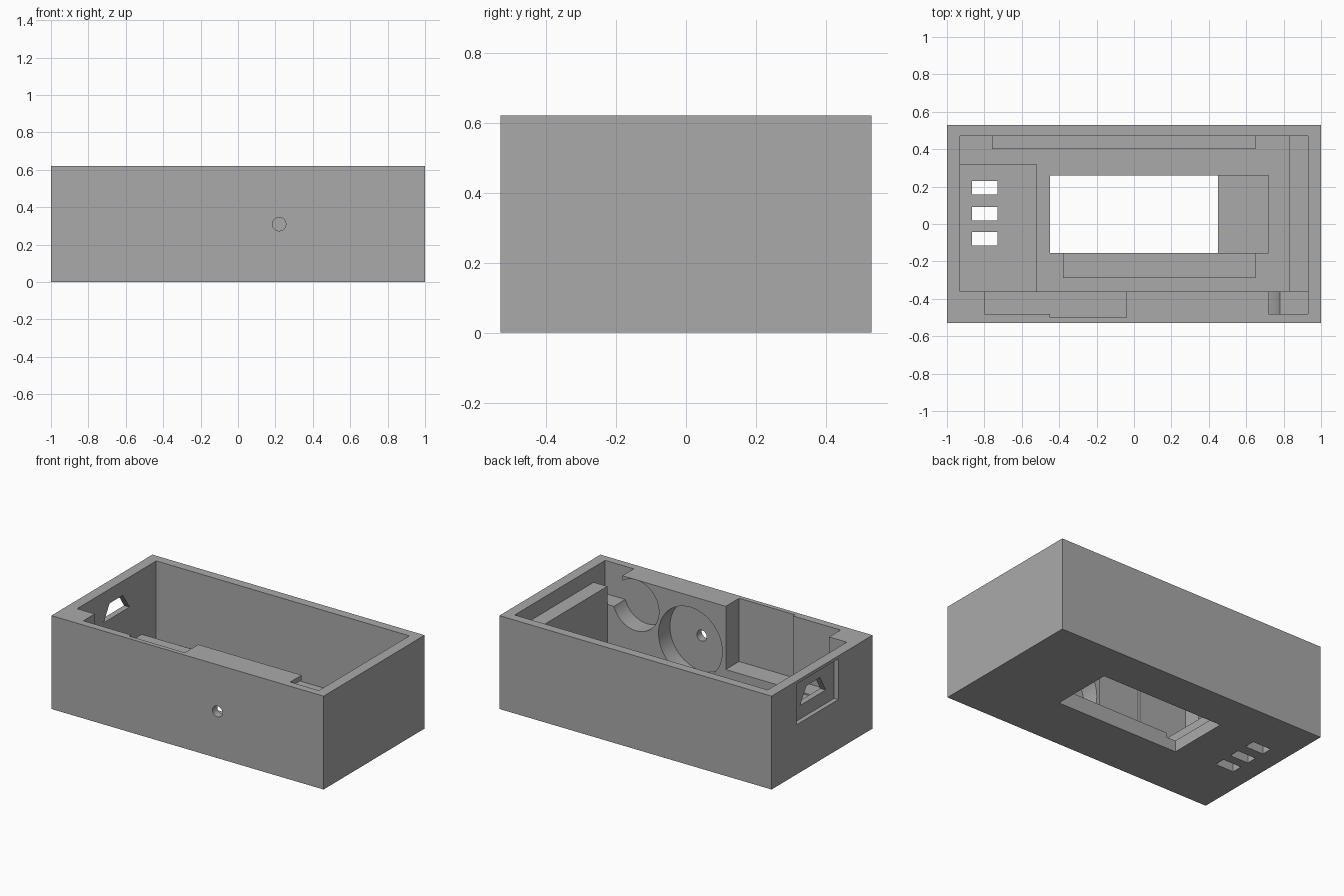
import bpy, bmesh
from math import pi
from mathutils import Matrix

cube = bpy.data.objects.get("Cube")
if cube:
    bpy.data.objects.remove(cube, do_unlink=True)

grey = bpy.data.materials.new("plain_grey")
grey.use_nodes = True
grey.diffuse_color = (0.4, 0.4, 0.4, 1)
grey.node_tree.nodes["Principled BSDF"].inputs["Base Color"].default_value = (0.4, 0.4, 0.4, 1)


def add(name, bm):
    bmesh.ops.recalc_face_normals(bm, faces=bm.faces)
    mesh = bpy.data.meshes.new(name)
    bm.to_mesh(mesh)
    bm.free()
    mesh.materials.append(grey)
    obj = bpy.data.objects.new(name, mesh)
    bpy.context.collection.objects.link(obj)
    return obj


def box(name, x, y, z):
    bm = bmesh.new()
    bmesh.ops.create_cube(bm, size=1)
    for v in bm.verts:
        v.co = [r[0] if c < 0 else r[1] for c, r in zip(v.co, (x, y, z))]
    return add(name, bm)


def cylinder(name, x, z, radius, y):
    bm = bmesh.new()
    move = Matrix.Translation((x, sum(y) / 2, z)) @ Matrix.Rotation(pi / 2, 4, 'X')
    bmesh.ops.create_cone(bm, cap_ends=True, segments=64, radius1=radius,
                          radius2=radius, depth=y[1] - y[0], matrix=move)
    return add(name, bm)


def prism(name, outline, x):
    bm = bmesh.new()
    face = bm.faces.new([bm.verts.new((x[0], y, z)) for y, z in outline])
    side = bmesh.ops.extrude_face_region(bm, geom=[face])["geom"]
    for v in side:
        if isinstance(v, bmesh.types.BMVert):
            v.co.x = x[1]
    return add(name, bm)


def cut(target, *cutters):
    bpy.context.view_layer.objects.active = target
    for cutter in cutters:
        cutter.hide_render = True
        mod = target.modifiers.new("cut", 'BOOLEAN')
        mod.operation = 'DIFFERENCE'
        mod.solver = 'EXACT'
        mod.object = cutter
        bpy.ops.object.modifier_apply(modifier=mod.name)
        bpy.data.objects.remove(cutter, do_unlink=True)


TOP = 0.62
FLOOR = 0.075
OVER = TOP + 0.1

# Open case with a thick front wall
case = box("case", (-1, 1), (-0.53, 0.53), (0, TOP))
cut(case, box("cavity", (-0.93, 0.93), (-0.36, 0.47), (FLOOR, OVER)))

# Pockets let into the front wall
cut(case,
    box("wide_pocket", (-0.45, -0.04), (-0.50, -0.31), (0.20, OVER)),
    box("end_pocket", (-0.80, -0.43), (-0.48, -0.32), (0.20, OVER)),
    box("corner_pocket", (0.72, 0.93), (-0.48, -0.32), (0.40, OVER)),
    cylinder("small_round_pocket", 0.62, 0.45, 0.169, (-0.48, -0.33)),
    cylinder("large_round_pocket", 0.22, 0.31, 0.234, (-0.48, -0.34)),
    cylinder("pin_hole", 0.22, 0.31, 0.036, (-0.6, -0.4)))

# Floor window and its lowered step
cut(case,
    box("window", (-0.45, 0.45), (-0.155, 0.26), (-0.1, 0.2)),
    box("window_step", (0.40, 0.72), (-0.155, 0.26), (0.04, 0.2)))

# Connector recess and tapered opening in the end wall
cut(case,
    box("recess", (-1.1, -0.97), (-0.17, 0.27), (0.33, 0.60)),
    prism("opening", [(-0.08, 0.42), (0.19, 0.42), (0.12, 0.525), (-0.02, 0.525)], (-1.1, -0.9)))

# Raised blocks inside the case
vent_block = box("vent_block", (-0.94, -0.52), (-0.37, 0.32), (0.05, 0.19))
box("end_shelf", (0.83, 0.94), (-0.36, 0.48), (0.05, 0.52))
box("back_rail", (-0.76, 0.65), (0.40, 0.48), (0.05, 0.105))
box("front_rail", (-0.38, 0.65), (-0.29, -0.155), (0.05, 0.105))

# Row of vents through the floor and the block
for y in (-0.08, 0.055, 0.195):
    for part in (case, vent_block):
        cut(part, box("vent", (-0.865, -0.73), (y - 0.036, y + 0.036), (-0.1, 0.4)))

# Smooth the round pockets, keep edges sharp
bpy.ops.object.select_all(action='DESELECT')
case.select_set(True)
bpy.context.view_layer.objects.active = case
bpy.ops.object.shade_smooth_by_angle(angle=0.5)
